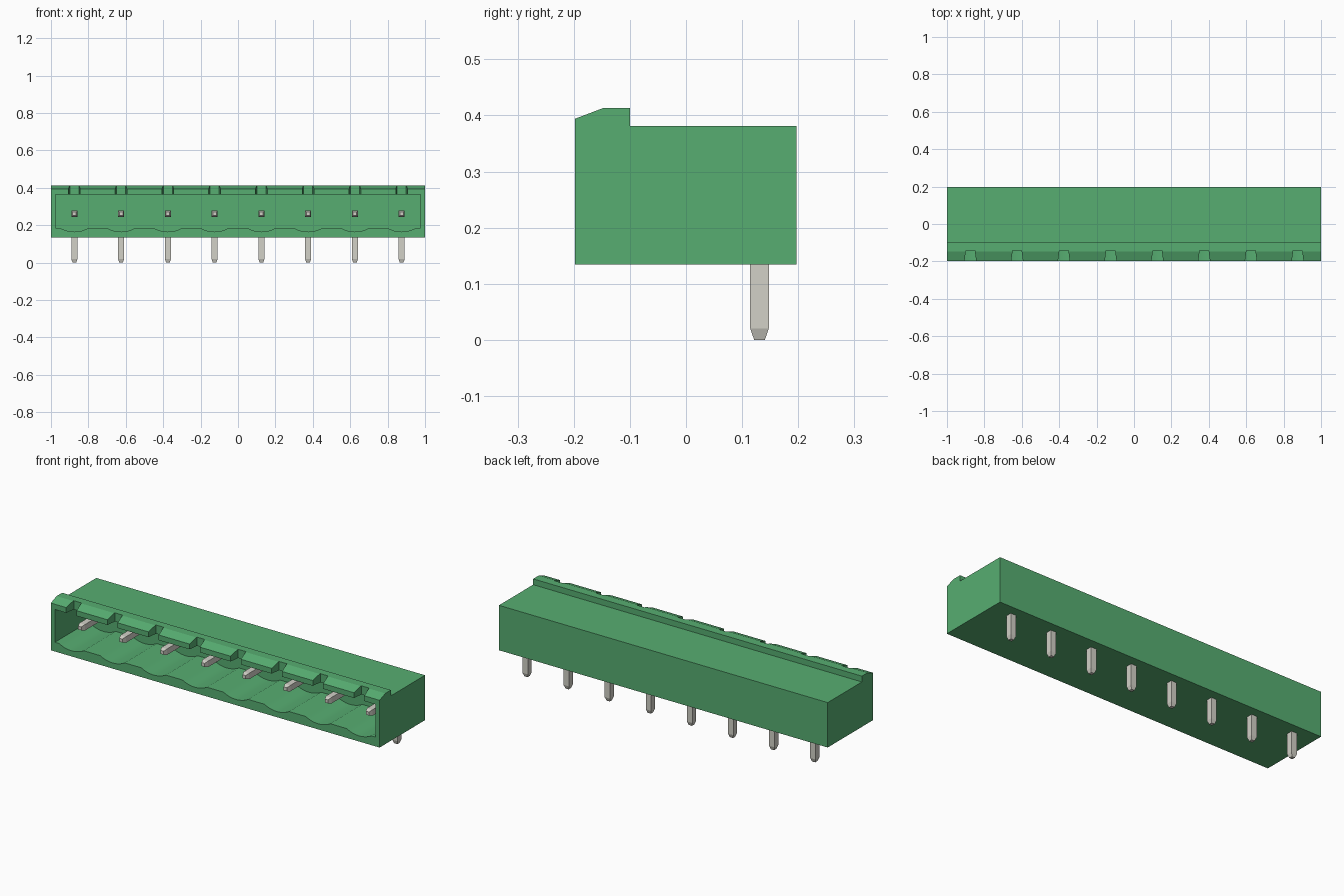
import bpy, bmesh, math

cube = bpy.data.objects.get("Cube")
if cube:
    bpy.data.objects.remove(cube, do_unlink=True)

PITCH, COUNT = 0.25, 8
PIN_X = [(i - (COUNT - 1) / 2) * PITCH for i in range(COUNT)]


def material(name, rgb):
    m = bpy.data.materials.new(name)
    m.use_nodes = True
    m.diffuse_color = (*rgb, 1)
    m.node_tree.nodes["Principled BSDF"].inputs["Base Color"].default_value = (*rgb, 1)
    return m


green = material("green plastic", (0.095, 0.42, 0.166))
metal = material("pin metal", (0.645, 0.638, 0.572))


def loft(bm, rings):
    """Join closed rings of points with side faces and cap both ends."""
    vs = [[bm.verts.new(p) for p in r] for r in rings]
    n = len(vs[0])
    for a, b in zip(vs, vs[1:]):
        for i in range(n):
            j = (i + 1) % n
            bm.faces.new((a[i], a[j], b[j], b[i]))
    bm.faces.new(vs[0][::-1])
    bm.faces.new(vs[-1])


def make_object(name, bm, mat):
    bmesh.ops.recalc_face_normals(bm, faces=bm.faces)
    me = bpy.data.meshes.new(name)
    bm.to_mesh(me)
    bm.free()
    me.materials.append(mat)
    ob = bpy.data.objects.new(name, me)
    bpy.context.collection.objects.link(ob)
    return ob


# Housing: side profile (y, z) stretched along x, with the raised front lip
profile = [(-0.198, 0.134), (0.197, 0.134), (0.197, 0.381), (-0.10, 0.381),
           (-0.10, 0.413), (-0.148, 0.413), (-0.198, 0.394)]
bm = bmesh.new()
loft(bm, [[(x, y, z) for y, z in profile] for x in (-1, 1)])
housing = make_object("housing", bm, green)

# Cavity cutter: rectangular opening with a scalloped floor under each pin
FLOOR, DIP, HALF = 0.185, 0.02, 0.075
radius = (HALF ** 2 + DIP ** 2) / (2 * DIP)
sweep = math.asin(HALF / radius)
outline = [(0.975, 0.365), (-0.975, 0.365), (-0.975, FLOOR)]
for cx in PIN_X:
    for k in range(13):
        a = sweep * (k / 6 - 1)
        outline.append((cx + radius * math.sin(a),
                        FLOOR - DIP + radius * (1 - math.cos(a))))
outline.append((0.975, FLOOR))
bm = bmesh.new()
loft(bm, [[(x, y, z) for x, z in outline] for y in (-0.3, 0.08)])
cavity = make_object("cavity_cutter", bm, green)

# Notch cutters: tapering slots through the lip above each pin
bm = bmesh.new()
for cx in PIN_X:
    slot = [(cx - 0.033, -0.21), (cx + 0.033, -0.21),
            (cx + 0.024, -0.143), (cx - 0.024, -0.143)]
    loft(bm, [[(x, y, z) for x, y in slot] for z in (0.30, 0.45)])
notches = make_object("notch_cutter", bm, green)

# Apply the cuts and discard the cutters
bpy.context.view_layer.objects.active = housing
for cutter in (cavity, notches):
    cutter.hide_render = True
    mod = housing.modifiers.new("cut", 'BOOLEAN')
    mod.operation = 'DIFFERENCE'
    mod.solver = 'EXACT'
    mod.object = cutter
    bpy.ops.object.modifier_apply(modifier=mod.name)
    bpy.data.objects.remove(cutter, do_unlink=True)

# Smooth the scallops, keep all other edges sharp
bpy.ops.object.select_all(action='DESELECT')
housing.select_set(True)
bpy.ops.object.shade_smooth_by_angle(angle=math.radians(14))

# Bent square pins with tapered tips: centre (y, z), half section (y, z), half width
W, T = 0.0165, 0.0095
sections = [((-0.125, 0.261), (0, T), T),
            ((-0.105, 0.261), (0, W), W),
            ((0.131, 0.261), (W, W), W),
            ((0.131, 0.02), (W, 0), W),
            ((0.131, 0.0), (T, 0), T)]
for i, cx in enumerate(PIN_X):
    bm = bmesh.new()
    loft(bm, [[(cx + sx * h, y + s * oy, z + s * oz)
               for sx, s in ((-1, -1), (1, -1), (1, 1), (-1, 1))]
              for (y, z), (oy, oz), h in sections])
    make_object(f"pin_{i + 1}", bm, metal)
